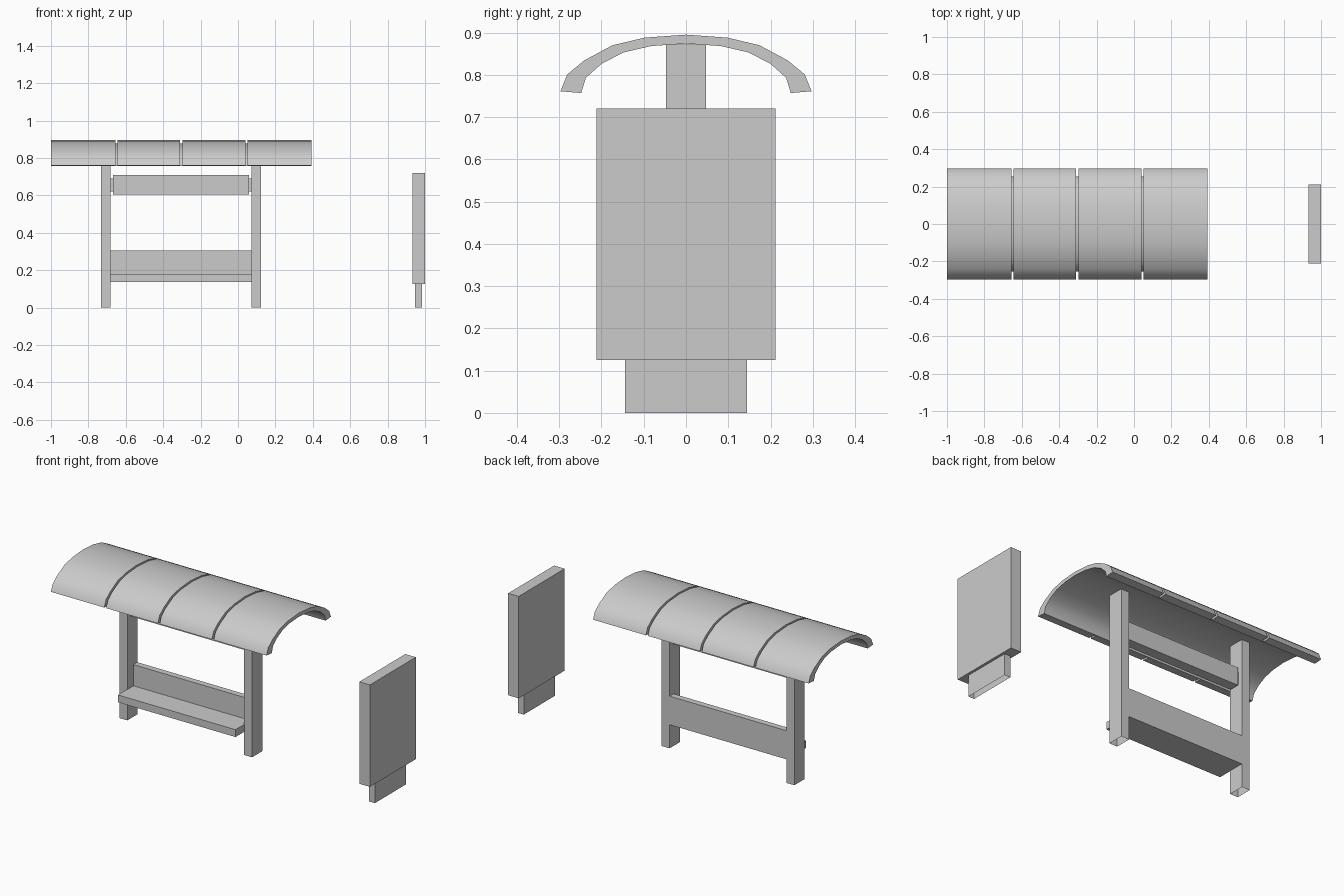
import bpy, bmesh, math

if "Cube" in bpy.data.objects:
    bpy.data.objects.remove(bpy.data.objects["Cube"])


def new_object(name, bm):
    bmesh.ops.recalc_face_normals(bm, faces=bm.faces)
    mesh = bpy.data.meshes.new(name)
    bm.to_mesh(mesh)
    bm.free()
    ob = bpy.data.objects.new(name, mesh)
    bpy.context.collection.objects.link(ob)
    return ob


def box(name, x, y, z, open_bottom=False):
    bm = bmesh.new()
    bmesh.ops.create_cube(bm, size=1)
    for v in bm.verts:
        v.co = [lo + (c + 0.5) * (hi - lo) for c, (lo, hi) in zip(v.co, (x, y, z))]
    if open_bottom:
        low = [f for f in bm.faces if f.calc_center_median().z < z[0] + 1e-4]
        bmesh.ops.delete(bm, geom=low, context='FACES_ONLY')
    return new_object(name, bm)


def arch(name, outer, inner, x0, x1):
    """Extrude the ring between two arcs along x."""
    bm = bmesh.new()
    o = [[bm.verts.new((x, y, z)) for y, z in outer] for x in (x0, x1)]
    i = [[bm.verts.new((x, y, z)) for y, z in inner] for x in (x0, x1)]
    for k in range(len(outer) - 1):
        bm.faces.new((o[0][k], o[0][k + 1], o[1][k + 1], o[1][k]))
        bm.faces.new((i[0][k], i[0][k + 1], i[1][k + 1], i[1][k]))
        for s in (0, 1):
            bm.faces.new((o[s][k], o[s][k + 1], i[s][k + 1], i[s][k]))
    for k in (0, -1):
        bm.faces.new((o[0][k], o[1][k], i[1][k], i[0][k]))
    ob = new_object(name, bm)
    bpy.ops.object.select_all(action='DESELECT')
    bpy.context.view_layer.objects.active = ob
    ob.select_set(True)
    bpy.ops.object.shade_smooth_by_angle(angle=math.radians(40))
    return ob


def mirrored(half):
    return half + [(-y, z) for y, z in reversed(half[:-1])]


# Roof: four curved panels with recessed joint strips between them
outer = mirrored([(-0.297, 0.761), (-0.281, 0.801), (-0.241, 0.834),
                  (-0.174, 0.870), (-0.098, 0.888), (0, 0.895)])
inner = mirrored([(-0.248, 0.757), (-0.237, 0.793), (-0.200, 0.826),
                  (-0.148, 0.853), (-0.083, 0.868), (0, 0.874)])
strip = [(a * 0.12 + c * 0.88, b * 0.12 + d * 0.88)
         for (a, b), (c, d) in zip(outer, inner)]
joints = [-0.65, -0.304, 0.045]
gap = 0.006
starts = [-1.0] + [j + gap for j in joints]
ends = [j - gap for j in joints] + [0.392]
for n, (a, b) in enumerate(zip(starts, ends), 1):
    arch(f"roof_panel_{n}", outer, inner, a, b)
for n, j in enumerate(joints, 1):
    arch(f"roof_joint_{n}", strip, inner, j - gap, j + gap)

# Posts
for side, x in (("left", (-0.733, -0.682)), ("right", (0.073, 0.124))):
    box(f"{side}_post", x, (-0.047, 0.047), (0, 0.872), open_bottom=True)

# Bench
box("bench_back", (-0.684, 0.075), (0.010, 0.046), (0.137, 0.304))
box("bench_seat", (-0.684, 0.075), (-0.13, 0.010), (0.137, 0.180))

# Hanging sign and its mounts
box("sign_board", (-0.669, 0.060), (-0.03, 0.03), (0.604, 0.708))
box("sign_mount_left", (-0.684, -0.669), (-0.02, 0.02), (0.622, 0.690))
box("sign_mount_right", (0.060, 0.075), (-0.02, 0.02), (0.622, 0.690))

# Free-standing display panel
box("display_board", (0.932, 1.0), (-0.212, 0.212), (0.125, 0.72))
box("display_foot", (0.947, 0.985), (-0.144, 0.144), (0, 0.125), open_bottom=True)
